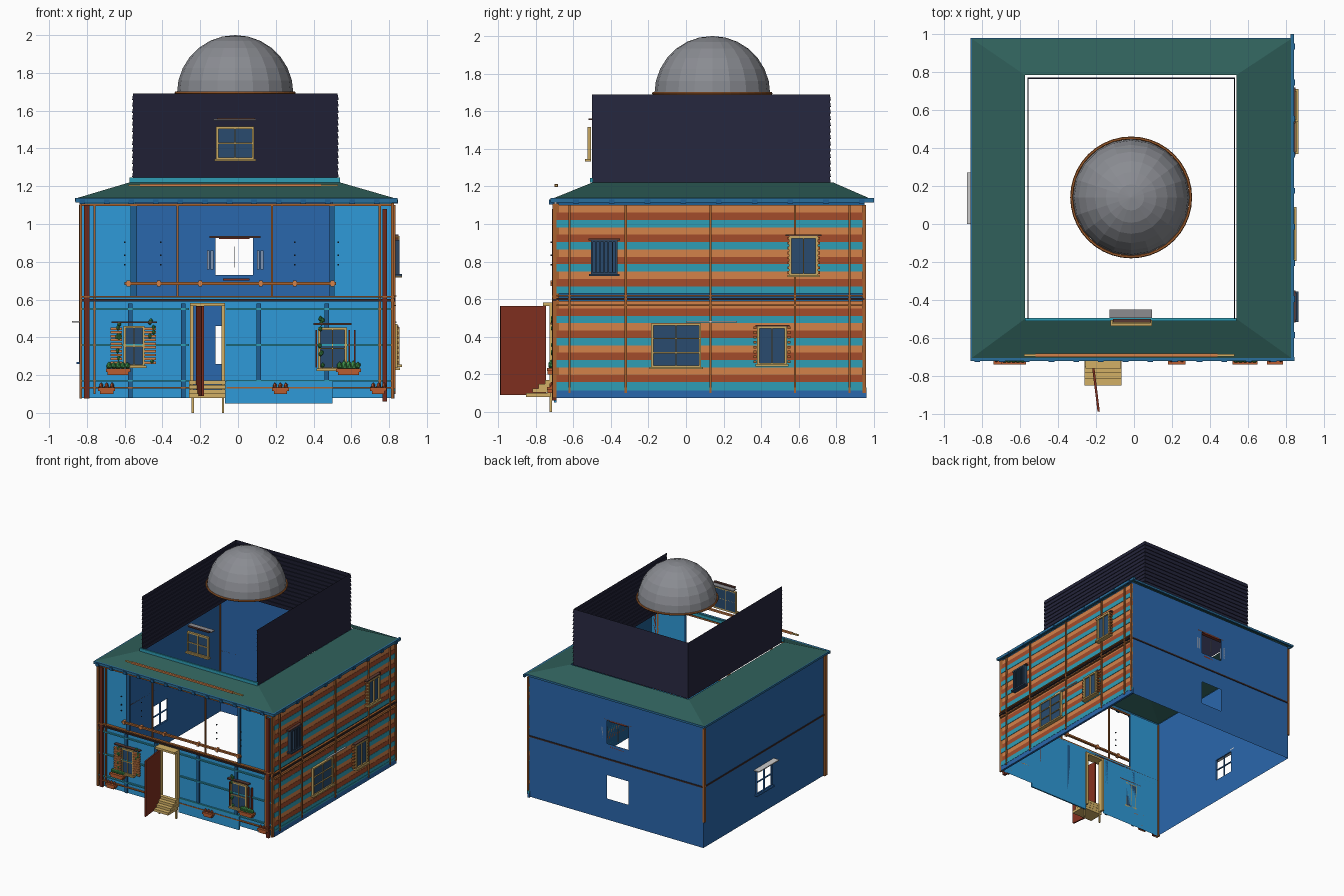
import bpy, bmesh, math, random
from mathutils import Matrix, Vector

if "Cube" in bpy.data.objects:
    bpy.data.objects.remove(bpy.data.objects["Cube"])
random.seed(4)
mats = {}

def mat(h):
    if h not in mats:
        m = bpy.data.materials.new("paint_" + h)
        rgb = [int(h[i:i + 2], 16) / 255 for i in (0, 2, 4)]
        m.diffuse_color = [c / 12.92 if c < .04 else ((c + .055) / 1.055) ** 2.4 for c in rgb] + [1]
        m.use_nodes = True
        m.node_tree.nodes["Principled BSDF"].inputs["Base Color"].default_value = m.diffuse_color
        mats[h] = m
    return mats[h]

def finish(name, bm, color):
    me = bpy.data.meshes.new(name)
    bm.to_mesh(me)
    bm.free()
    ob = bpy.data.objects.new(name, me)
    bpy.context.collection.objects.link(ob)
    if color:
        me.materials.append(mat(color))
    return ob

def boxes(name, color, items):
    """Each item is x0, x1, y0, y1, z0, z1."""
    bm = bmesh.new()
    for a, b, c, d, e, f in items:
        m = Matrix.Translation(((a + b) / 2, (c + d) / 2, (e + f) / 2)) @ Matrix.Diagonal((b - a, d - c, f - e, 1))
        bmesh.ops.create_cube(bm, size=1, matrix=m)
    return finish(name, bm, color)

def sheet(name, color, axis, pos, us, zs, holes=()):
    """Upright one-skin wall cut into cells; cells listed in holes stay open."""
    bm = bmesh.new()
    P = lambda u, z: bm.verts.new((pos, u, z) if axis == 'x' else (u, pos, z))
    for i in range(len(us) - 1):
        for j in range(len(zs) - 1):
            if (i, j) not in holes:
                bm.faces.new([P(us[i], zs[j]), P(us[i + 1], zs[j]), P(us[i + 1], zs[j + 1]), P(us[i], zs[j + 1])])
    bmesh.ops.remove_doubles(bm, verts=bm.verts, dist=1e-5)
    return finish(name, bm, color)

def window(name, face, u0, u1, z0, z1, nu=2, nz=2, depth=.02, glass=True, frame='C9A963'):
    """Glass plus frame and bars. face = ('x'|'y', position, outward sign)."""
    ax, p, s = face
    def B(a, b, z, w, d0, d1):
        lo, hi = sorted((p + s * d0, p + s * d1))
        return (lo, hi, a, b, z, w) if ax == 'x' else (a, b, lo, hi, z, w)
    if glass:
        boxes(name + "_glass", '294B6E', [B(u0, u1, z0, z1, 0, depth * .6)])
    t, bars = .006, []
    for i in range(nu + 1):
        u = u0 + (u1 - u0) * i / nu
        h = t if i in (0, nu) else .003
        bars.append(B(u - h, u + h, z0, z1, 0, depth))
    for j in range(nz + 1):
        z = z0 + (z1 - z0) * j / nz
        h = t if j in (0, nz) else .003
        bars.append(B(u0 - t, u1 + t, z - h, z + h, 0, depth))
    bars.append(B(u0 - .015, u1 + .015, z0 - .012, z0, 0, depth + .012))
    boxes(name + "_frame", frame, bars)

BLUE, SKY, NAVY, TEAL = '2A67AC', '2F9AD8', '1F5E92', '2F9DB5'
RUST, ORANGE, DARK, TAN, RED = 'A44C2B', 'D3824A', '6E2A1C', 'D2B066', '82301F'
POST = 'A8622F'
L, R, F, K = -.83, .82, -.69, .95      # wall planes: left, right, front, back

# Main walls
sheet("back_wall", BLUE, 'y', K, [L, -.12, .08, R], [.08, .26, .46, .73, .93, 1.12], [(1, 1), (1, 3)])
sheet("left_wall", BLUE, 'x', L, [F, .04, .24, K], [.08, .27, .47, 1.12], [(1, 1)])
sheet("right_wall", NAVY, 'x', R - .01, [F, K], [.08, 1.12])
sheet("front_lower_wall", SKY, 'y', F, [L, -.25, -.07, R], [.08, .57, .61], [(1, 0)])
sheet("front_upper_left_wall", SKY, 'y', F, [L, -.54], [.6, 1.12])
sheet("front_upper_right_wall", SKY, 'y', F, [.5, R], [.6, 1.12])
boxes("front_base_panel", SKY, [(-.07, .5, F - .012, F, .05, .17)])

# Striped siding on the right side
cols = [ORANGE, RUST, TEAL]
h = .0392
for n, c in zip(("orange", "rust", "teal"), range(3)):
    rows = []
    for z_top in (1.1, .59):
        for k in range(12):
            z = z_top - h * k
            if k % 3 == c:
                rows.append((R - .01, R + .003 + .002 * c, F, K, max(z - h, .12), z))
    boxes("siding_" + n, cols[c], rows)
boxes("right_base_board", BLUE, [(R - .01, R + .008, F, K + .01, .075, .115)])
boxes("right_base_line", TEAL, [(R - .01, R + .01, F, K + .01, .115, .13)])
boxes("right_battens", POST, [(R, R + .015, y - .006, y + .006, .1, 1.1) for y in (-.62, -.32, .13, .58, .87)])

# Belt course round the house
boxes("belt_dark", '3A2A2A', [(L - .006, L, F, K, .593, .605), (L, R, K, K + .006, .593, .605),
      (L, R + .01, F - .018, F, .59, .602), (R, R + .014, F, K, .595, .607)])
boxes("belt_orange", POST, [(L, R + .01, F - .022, F, .61, .62), (R, R + .018, F, K, .615, .622),
      (L, R, F - .012, F, 1.095, 1.108), (R, R + .016, F, K, .565, .572)])

# Corner posts and front battens
boxes("corner_posts", POST, [(-.84, -.825, F - .02, F + .015, .075, 1.11), (.81, .825, F - .02, F + .015, .075, 1.11),
      (L - .012, L + .004, K - .015, K + .006, .3, 1.1), (R, R + .012, K - .01, K + .008, .1, 1.1)])
boxes("corner_posts_dark", DARK, [(-.815, -.785, F - .02, F, .075, 1.1), (.765, .79, F - .022, F, .06, 1.08)])
boxes("front_battens", POST, [(x - .006, x + .006, F - .014, F, z0, 1.1) for x, z0 in
      ((-.76, .1), (-.32, .62), (.18, .62), (.75, .1))])
boxes("front_blue_battens", NAVY, [(-.57, -.535, F - .012, F, .62, 1.1), (.485, .51, F - .012, F, .62, 1.1)] +
      [(x - .012, x + .012, F - .01, F, .08, .58) for x in (-.57, -.29, .11, .47)])
for n, z in (("top", .55), ("middle", .36), ("bottom", .17)):
    boxes("front_rail_" + n, TEAL, [(L, -.26, F - .014, F, z - .005, z + .005), (-.06, R, F - .014, F, z - .005, z + .005)])
boxes("front_low_strip", POST, [(L, -.26, F - .016, F, .128, .136), (-.06, R, F - .016, F, .128, .136)])

# Balcony rail
boxes("balcony_rail", POST, [(-.6, .52, F - .025, F - .005, .677, .692)])
boxes("balcony_rail_knobs", ORANGE, [(x - .01, x + .01, F - .03, F, .67, .7) for x in (-.58, -.42, -.2, .12, .3, .5)])
boxes("balcony_pegs", '26303C', [(x - .004, x + .004, F - .032, F - .024, z, z + .008)
      for x in (-.6, -.41, .3, .53) for z in (.78, .83, .9)])

# Hipped roof skirt with open middle
bm = bmesh.new()
out = [(-.86, -.71), (.835, -.71), (.835, .98), (-.86, .98)]
inn = [(-.575, -.5), (.54, -.5), (.54, .785), (-.575, .785)]
a = [bm.verts.new((x, y, 1.135)) for x, y in out]
b = [bm.verts.new((x, y, 1.22)) for x, y in inn]
for i in range(4):
    j = (i + 1) % 4
    bm.faces.new((a[i], a[j], b[j], b[i]))
finish("roof_skirt", bm, '2F5F5A')
boxes("eave_trim", '2A6F9C', [(-.86, .845, -.722, -.7, 1.115, 1.137), (.825, .842, -.72, 1, 1.115, 1.137),
      (-.86, .84, .965, .98, 1.12, 1.137), (-.862, -.845, -.71, .98, 1.12, 1.137)])
boxes("eave_brackets", NAVY, [(x, x + .03, -.728, -.7, 1.105, 1.13) for x in [-.84 + .13 * i for i in range(13)]] +
      [(.82, .848, y, y + .03, 1.108, 1.13) for y in [-.6 + .19 * i for i in range(9)]])
boxes("roof_front_beam", ORANGE, [(-.52, .44, -.7, -.682, 1.198, 1.212)])
boxes("roof_beam_ends", TAN, [(-.58, -.52, -.698, -.684, 1.2, 1.21), (.44, .53, -.698, -.684, 1.2, 1.21)])
boxes("attic_base_trim", TEAL, [(-.575, .54, -.51, -.495, 1.22, 1.245)])

# Attic: three clapboard walls, front left open
bm = bmesh.new()
rows = 14
def ring(z, o):
    return [bm.verts.new(p) for p in ((-.555 - o, -.5, z), (-.555 - o, .765 + o, z), (.527 + o, .765 + o, z), (.527 + o, -.5, z))]
prev = None
for i in range(rows):
    z = 1.215 + .475 * i / rows
    lo, hi = ring(z, .006), ring(z + .475 / rows, 0)
    for p, q in ([(prev, lo)] if prev else []) + [(lo, hi)]:
        for k in range(3):
            bm.faces.new((p[k], p[k + 1], q[k + 1], q[k]))
    prev = hi
finish("attic_walls", bm, '23243A')
window("attic_window", ('y', -.505, -1), -.11, .08, 1.345, 1.51)
boxes("attic_window_hood", '8C8C90', [(-.13, .095, -.495, -.45, 1.548, 1.556)])
boxes("attic_window_lintel", '5A3A34', [(-.11, .09, -.52, -.5, 1.553, 1.562)])

# Dome with ring
bm = bmesh.new()
bmesh.ops.create_uvsphere(bm, u_segments=20, v_segments=14, radius=.308,
                          matrix=Matrix.Translation((-.015, .14, 1.692)))
bmesh.ops.delete(bm, geom=[v for v in bm.verts if v.co.z < 1.68], context='VERTS')
finish("dome", bm, '8A8C92')
bpy.ops.mesh.primitive_torus_add(location=(-.015, .14, 1.694), major_radius=.313, minor_radius=.008,
                                 major_segments=40, minor_segments=6)
ring_ob = bpy.context.object
ring_ob.name = "dome_ring"
ring_ob.data.materials.append(mat(POST))

# Door, frame, steps
door = boxes("door", RED, [(0, .012, -.245, 0, 0, .475)])
door.location = (-.222, -.745, .09)
door.rotation_euler.z = math.radians(7)
boxes("door_frame", TAN, [(-.255, -.235, -.725, -.68, .1, .575), (-.088, -.068, -.725, -.68, .1, .575),
      (-.255, -.068, -.76, -.68, .565, .582)])
boxes("steps", TAN, [(-.26, -.065, -.85 + .033 * i, -.72, .08 + .023 * i, .102 + .023 * i) for i in range(4)])
boxes("step_posts", TAN, [(x - .006, x + .006, -.725, -.712, 0, .1) for x in (-.24, -.08)])

# Windows
XR, YF = ('x', R + .005, 1), ('y', F, -1)
window("right_upper_front_window", XR, -.5, -.37, .735, .91, 6, 1, .03, frame='2E4660')
window("right_upper_back_window", XR, .555, .695, .73, .93, 2, 1, .03)
window("right_lower_big_window", XR, -.18, .075, .24, .465, 2, 3)
window("right_lower_small_window", XR, .385, .53, .255, .45, 2, 1, .03)
boxes("right_shutters", POST, [(R, R + .03, y, y + .016, z + .026 * i, z + .026 * i + .014)
      for y, z in ((.36, .26), (.54, .26), (.54, .735), (.697, .735)) for i in range(8)])
boxes("right_lintels", '5A3A34', [(R, R + .03, -.52, -.35, .912, .922), (R, R + .03, .53, .72, .935, .945),
      (R, R + .03, .37, .55, .455, .463)])
window("front_left_window", YF, -.6, -.5, .25, .455, 2, 2)
window("front_right_window", YF, .43, .57, .235, .445, 2, 2)
boxes("front_shutters", ORANGE, [(x, x + .06, F - .025, F - .006, .26 + .02 * i, .273 + .02 * i)
      for x in (-.675, -.495) for i in range(10)])
boxes("front_lintels", '5A3A34', [(-.67, -.43, F - .03, F, .475, .483), (.4, .6, F - .03, F, .465, .475)])
boxes("front_right_shutters", RED, [(x, x + .008, F - .02, F, .24, .44) for x in (.41, .585, .615)])
window("left_window", ('x', L, -1), .04, .24, .27, .47, 2, 2, .012, False, BLUE)
boxes("left_awning", None, [(-.88, L, 0, .27, .478, .486)])
boxes("right_awning", None, [(R, R + .02, 0, .27, .476, .483)])
boxes("back_window_bars", 'A0A4B0', [(-.022, -.018, K - .01, K, .77, .88)])
boxes("back_window_trim", RED, [(-.1, .06, K - .02, K, .92, .93), (-.08, .06, K - .02, K, .7, .712)])
boxes("back_window_shutters", '7F93B0', [(x, x + .014, K - .03, K, .76, .86) for x in (-.165, -.145, .1, .12)])
boxes("back_window_lintel", '5A3A34', [(-.15, .12, K - .04, K, .926, .936)])

# Planters and plants
pots = [(-.7, -.57, .2), (.52, .65, .2), (-.74, -.65, .1), (.18, .27, .1), (.7, .785, .1)]
boxes("planters", 'B85C30', [(x0 + i * .01, x1 - i * .01, F - .05 + .004 * i, F, z + .017 * (1 - i), z + .017 * (2 - i))
      for x0, x1, z in pots for i in (0, 1)])
def blobs(name, color, spots):
    bm = bmesh.new()
    for x, y, z, r, s in spots:
        bmesh.ops.create_icosphere(bm, subdivisions=1, radius=r,
            matrix=Matrix.Translation((x, y, z)) @ Matrix.Diagonal((1, 1, s, 1)))
    finish(name, bm, color)
blobs("bushes", '3F8F4A', [(x0 + .018 + .024 * i, F - .026, .25, .017, random.uniform(1, 1.8))
      for x0, x1, z in pots[:2] for i in range(5)])
blobs("pot_flowers", RUST, [(x0 + .015 + .029 * i, F - .026, .14, .012, 1.8) for x0, x1, z in pots[2:] for i in range(3)])
blobs("vine_leaves", '3F8F4A', [(random.choice((-.455, -.63, .44)) + random.uniform(-.012, .012), F - .02,
      random.uniform(.25, .5), .011, 1.3) for _ in range(24)])
